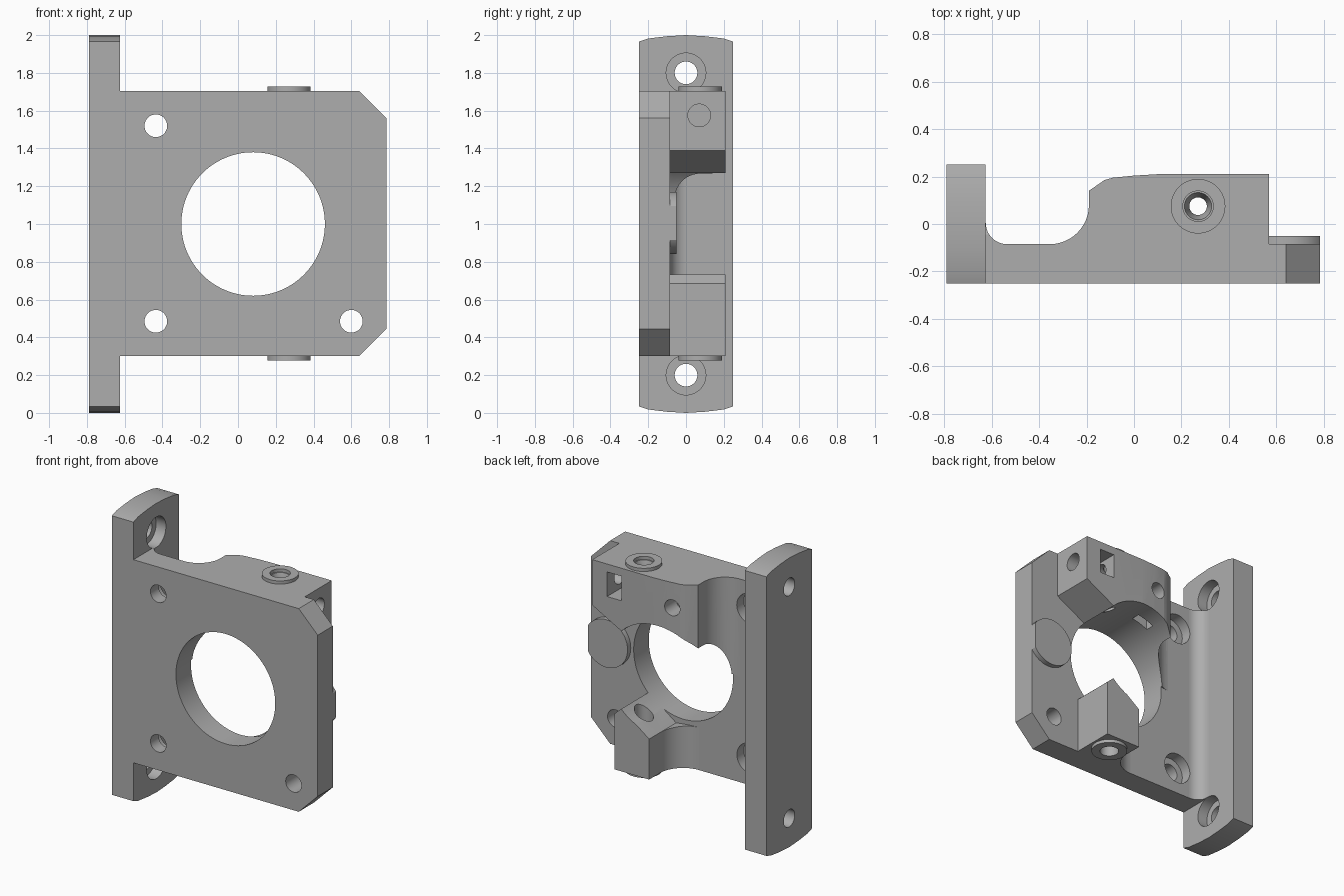
import bpy, bmesh
from math import sin, cos, pi, radians

cube = bpy.data.objects.get("Cube")
if cube:
    bpy.data.objects.remove(cube, do_unlink=True)

grey = bpy.data.materials.new("plain grey")
grey.use_nodes = True
colour = (0.42, 0.42, 0.42, 1)
grey.diffuse_color = colour
grey.node_tree.nodes["Principled BSDF"].inputs["Base Color"].default_value = colour

PLACE = {"x": lambda p, d: (d, p[0], p[1]),
         "y": lambda p, d: (p[0], d, p[1]),
         "z": lambda p, d: (p[0], p[1], d)}


def loft(name, sections, axis):
    """Solid through a list of (outline, position along axis)."""
    bm = bmesh.new()
    rings = [[bm.verts.new(PLACE[axis](p, d)) for p in pts] for pts, d in sections]
    n = len(rings[0])
    bm.faces.new(rings[0])
    bm.faces.new(rings[-1])
    for a, b in zip(rings, rings[1:]):
        for i in range(n):
            j = (i + 1) % n
            bm.faces.new((a[i], a[j], b[j], b[i]))
    bmesh.ops.recalc_face_normals(bm, faces=bm.faces)
    mesh = bpy.data.meshes.new(name)
    bm.to_mesh(mesh)
    bm.free()
    mesh.materials.append(grey)
    obj = bpy.data.objects.new(name, mesh)
    bpy.context.collection.objects.link(obj)
    return obj


def prism(name, pts, axis, lo, hi):
    return loft(name, [(pts, lo), (pts, hi)], axis)


def arc(cx, cy, r, start, end, n=12):
    return [(cx + r * cos(radians(start + (end - start) * i / n)),
             cy + r * sin(radians(start + (end - start) * i / n))) for i in range(n + 1)]


def disc(cx, cy, r, n=48):
    return arc(cx, cy, r, 0, 360 * (n - 1) / n, n - 1)


def hole(c, r, axis, lo, hi, n=48):
    return prism("cutter", disc(c[0], c[1], r, n), axis, lo, hi)


def box(x0, x1, y0, y1, z0, z1):
    return prism("cutter", [(x0, y0), (x1, y0), (x1, y1), (x0, y1)], "z", z0, z1)


def select(obj):
    bpy.ops.object.select_all(action="DESELECT")
    obj.select_set(True)
    bpy.context.view_layer.objects.active = obj


def finish(obj, *cutters):
    """Cut the holes, then smooth the round faces."""
    select(obj)
    for c in cutters:
        mod = obj.modifiers.new("cut", "BOOLEAN")
        mod.operation = "DIFFERENCE"
        mod.solver = "EXACT"
        mod.object = c
        bpy.ops.object.modifier_apply(modifier=mod.name)
        bpy.data.objects.remove(c, do_unlink=True)
    bpy.ops.object.shade_smooth_by_angle(angle=radians(25))


FRONT, FACE, BACK = -0.25, -0.085, 0.21
LOW, HIGH = 0.3, 1.705
BORE, FEED = (0.08, 1.0), (0.27, 0.075)
SCREW_X, SCREW_Z = -0.435, (0.485, 1.52)


def bore():
    return hole(BORE, 0.38, "y", -0.4, 0.4, 96)


def screw_cutters():
    cuts = []
    for z in SCREW_Z:
        cuts.append(hole((SCREW_X, z), 0.06, "y", -0.4, 0.1))
        cuts.append(hole((SCREW_X, z), 0.105, "y", -0.16, 0.1))
    return cuts


def flange_cutters():
    cuts = []
    for z in (0.2, 1.8):
        cuts.append(hole((0, z), 0.06, "x", -0.9, -0.5))
        cuts.append(hole((0, z), 0.105, "x", -0.7, -0.5))
    return cuts


# Mounting flange with gently arched ends
end = [(0.25, 1.965), (0.2, 1.982), (0.1, 1.994), (0, 2.0),
       (-0.1, 1.994), (-0.2, 1.982), (-0.25, 1.965)]
flange = prism("mounting_flange", end + [(y, 2 - z) for y, z in reversed(end)],
               "x", -0.79, -0.625)
finish(flange, *flange_cutters())

# Face plate with two chamfered corners
plate = prism("face_plate", [(-0.625, LOW), (0.64, LOW), (0.785, 0.445), (0.785, 1.56),
                             (0.64, HIGH), (-0.625, HIGH)], "y", FRONT, FACE)
finish(plate, bore(), hole((0.6, 0.485), 0.06, "y", -0.4, 0.1), *screw_cutters())

# Fillet between flange and plate
fillet = prism("flange_fillet", [(-0.625, FACE)] +
               arc(-0.535, 0.005, 0.09, 180, 270), "z", LOW, HIGH)
finish(fillet, *screw_cutters(), *flange_cutters())

# Upper guide block with a concave flank
upper = prism("upper_guide_block",
              arc(-0.355, 0.08, 0.165, 270, 360) +
              [(-0.19, 0.14), (-0.125, 0.185), (-0.09, 0.195), (0, 0.204), (0.1, BACK),
               (0.57, BACK), (0.57, FACE)], "z", 1.0, HIGH)
underside = prism("cutter", [(-0.5, 0.9), (0.7, 0.9), (0.7, 1.46), (0.347, 1.27),
                             (0.3, 1.15), (-0.5, 1.0)], "y", -0.4, 0.4)
sink = loft("cutter", [(disc(*FEED, 0.037), 1.64), (disc(*FEED, 0.065), 1.73)], "z")
finish(upper, bore(), underside,
       hole(FEED, 0.037, "z", 1.1, 1.8), sink,
       hole((0.07, 1.575), 0.06, "x", 0.2, 0.7),
       box(0.345, 0.457, 0.0, 0.4, 1.48, 1.65),
       hole((-0.035, 1.53), 0.055, "y", -0.05, 0.4),
       box(-0.09, 0.03, 0.02, 0.08, 1.2, 1.59), *screw_cutters())

# Lower guide block ending in a wedge
lower = prism("lower_guide_block",
              arc(-0.04, 0.09, 0.175, 270, 360) +
              [(0.135, BACK), (0.4, BACK), (0.4, FACE)], "z", LOW, 0.9)
wedge = prism("cutter", [(-0.3, 1.0), (-0.3, 0.61), (0.05, 0.59), (0.135, 0.58),
                         (0.345, 0.735), (0.41, 0.676), (0.6, 0.676), (0.6, 1.0)],
              "y", -0.4, 0.4)
finish(lower, wedge, bore(), hole(FEED, 0.06, "z", 0.2, 1.0))

# Raised collars around the feed hole
collar = prism("upper_collar", disc(*FEED, 0.115), "z", HIGH - 0.01, 1.727)
finish(collar, hole(FEED, 0.064, "z", 1.6, 1.8))
collar = prism("lower_collar", disc(*FEED, 0.115), "z", 0.278, LOW + 0.01)
finish(collar, hole(FEED, 0.06, "z", 0.2, 0.4))

# Round pad beside the bore, trimmed flush with the plate edge
pad = prism("round_pad", disc(0.647, 1.005, 0.165), "y", FACE - 0.01, -0.05)
finish(pad, box(0.785, 1.0, -0.3, 0.1, 0.7, 1.3))
